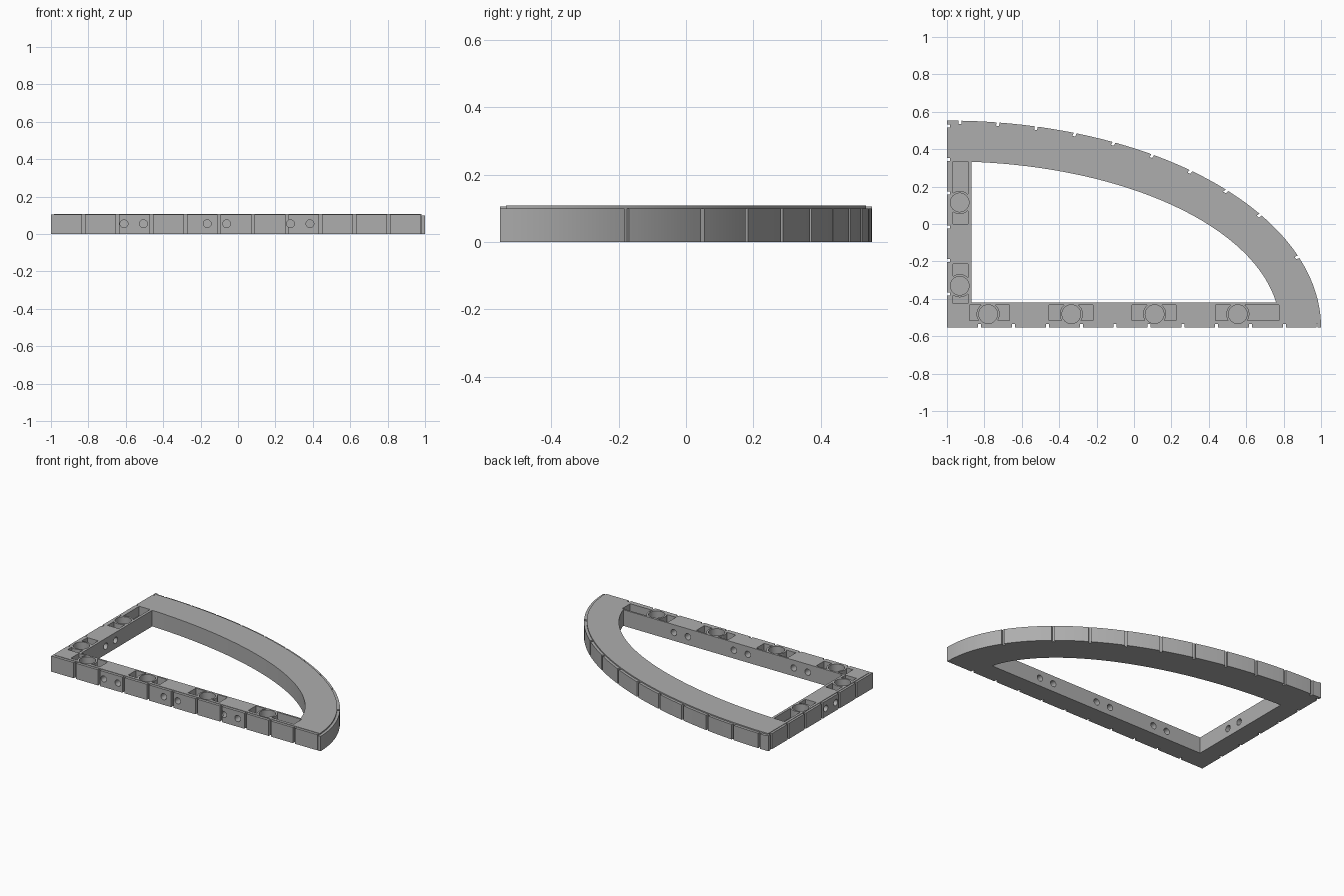
import bpy, bmesh, math
from mathutils import Matrix

cube = bpy.data.objects.get("Cube")
if cube:
    bpy.data.objects.remove(cube)

grey = bpy.data.materials.new("plain grey")
grey.use_nodes = True
COLOUR = (0.42, 0.42, 0.42, 1)
grey.diffuse_color = COLOUR
grey.node_tree.nodes["Principled BSDF"].inputs["Base Color"].default_value = COLOUR

CX, CY = -1.0, -0.553          # corner shared by both arcs
TOP, EDGE, RIM = 0.108, 0.105, 0.10
GAP = 0.008                    # half the joint between two tiles
bars_y, bars_x = -0.482, -0.932


def finish(bm, name):
    bmesh.ops.recalc_face_normals(bm, faces=bm.faces)
    mesh = bpy.data.meshes.new(name)
    bm.to_mesh(mesh)
    bm.free()
    mesh.materials.append(grey)
    obj = bpy.data.objects.new(name, mesh)
    bpy.context.collection.objects.link(obj)
    return obj


def add_prism(bm, outline, z0, z1):
    face = bm.faces.new([bm.verts.new((x, y, z0)) for x, y in outline])
    grown = bmesh.ops.extrude_face_region(bm, geom=[face])["geom"]
    verts = [g for g in grown if isinstance(g, bmesh.types.BMVert)]
    bmesh.ops.translate(bm, verts=verts, vec=(0, 0, z1 - z0))


def rect(x0, x1, y0, y1):
    return [(x0, y0), (x1, y0), (x1, y1), (x0, y1)]


def prisms(name, outlines, z0, z1):
    bm = bmesh.new()
    for outline in outlines:
        add_prism(bm, outline, z0, z1)
    return finish(bm, name)


def arc(a, b, t0, t1, n):
    return [(CX + a * math.cos(t0 + (t1 - t0) * i / n),
             CY + b * math.sin(t0 + (t1 - t0) * i / n)) for i in range(n + 1)]


def circle(x, y, r, n=32):
    return [(x + r * math.cos(math.tau * i / n), y + r * math.sin(math.tau * i / n))
            for i in range(n)]


def cut(obj, cutter):
    mod = obj.modifiers.new("cut", "BOOLEAN")
    mod.operation, mod.solver, mod.object = "DIFFERENCE", "EXACT", cutter
    bpy.context.view_layer.objects.active = obj
    bpy.ops.object.modifier_apply(modifier=mod.name)


def discard(*objs):
    for obj in objs:
        bpy.data.objects.remove(obj)


def smooth(obj):
    bpy.ops.object.select_all(action="DESELECT")
    obj.select_set(True)
    bpy.context.view_layer.objects.active = obj
    bpy.ops.object.shade_smooth_by_angle(angle=math.radians(25))


# Quarter-ellipse frame with its window
a, b = 1.982, 1.088
x_in, y_in = -0.985, -0.535
frame = prisms("frame", [[(x_in, y_in)] + arc(a, b, math.asin((y_in - CY) / b),
               math.acos((x_in - CX) / a), 72)], 0, TOP)
a, b = 1.78, 0.888
wx, wy = -0.87, -0.42
opening = prisms("opening", [[(wx, wy)] + arc(a, b, math.asin((wy - CY) / b),
                 math.acos((wx - CX) / a), 64)], -0.1, 0.3)
cut(frame, opening)

# Pockets in the bars, leaving a ring standing in each
front_wells = [-0.78, -0.335, 0.11, 0.555]
side_wells = [-0.33, 0.115]
wells = [(x, bars_y) for x in front_wells] + [(bars_x, y) for y in side_wells]
front_ends = [(-0.88, -0.665), (-0.455, -0.22), (-0.01, 0.225), (0.435, 0.775)]
side_ends = [(-0.425, -0.215), (0.0, 0.335)]
FLOOR = 0.045
pockets = prisms("pockets", [rect(x0, x1, -0.515, -0.432) for x0, x1 in front_ends]
                 + [rect(-0.968, -0.887, y0, y1) for y0, y1 in side_ends], FLOOR, 0.2)
rings = prisms("rings", [circle(x, y, 0.062) for x, y in wells], 0, 0.3)
bores = prisms("bores", [circle(x, y, 0.05) for x, y in wells], FLOOR, 0.2)
cut(pockets, rings)
cut(frame, pockets)
cut(frame, bores)

# Tiles along the straight edges, separated by narrow joints
def row(start, end, joints):
    starts = [start] + [j + GAP for j in joints]
    ends = [j - GAP for j in joints] + [end]
    return list(zip(starts, ends))


front_joints = [-0.825 + 0.181 * i for i in range(10)]
front_tiles = prisms("front_tiles", [rect(s, e, CY, y_in + 0.001)
                     for s, e in row(-1, 0.977, front_joints)], 0, EDGE)
side_joints = [-0.375 + 0.18 * i for i in range(6)]
side_tiles = prisms("side_tiles", [rect(CX, x_in + 0.001, s, e)
                    for s, e in row(y_in + 0.001, 0.553, side_joints)], 0, EDGE)

# Paired pin holes through the bars and their tiles
bm = bmesh.new()
pairs = [(i + j) / 2 for i, j in zip(front_wells, front_wells[1:])]
spots = [(p + s, bars_y, "X") for p in pairs for s in (-0.052, 0.052)]
spots += [(bars_x, sum(side_wells) / 2 + s, "Y") for s in (-0.052, 0.052)]
for x, y, axis in spots:
    bmesh.ops.create_cone(bm, cap_ends=True, segments=20, radius1=0.021, radius2=0.021,
                          depth=0.3, matrix=Matrix.Translation((x, y, 0.055))
                          @ Matrix.Rotation(math.pi / 2, 4, axis))
pins = finish(bm, "pins")
for part in (frame, front_tiles, side_tiles):
    cut(part, pins)
discard(opening, pockets, rings, bores, pins)

# Curved tiles around the arc
arc_joints = [0.88, 0.677, 0.497, 0.305, 0.1, -0.107, -0.315, -0.522, -0.727, -0.93]
angles = [math.acos((x - CX) / 2) for x in arc_joints]
outlines = []
for t0, t1 in zip([0] + angles, angles + [math.pi / 2]):
    def shift(t, sign):
        speed = math.hypot(2 * math.sin(t), 1.106 * math.cos(t))
        return t + sign * GAP / speed if t in angles else t
    s, e = shift(t0, 1), shift(t1, -1)
    outlines.append(arc(2.0, 1.106, s, e, 10) + arc(1.981, 1.087, e, s, 10))
arc_tiles = prisms("arc_tiles", outlines, 0, RIM)

for part in (frame, front_tiles, side_tiles, arc_tiles):
    smooth(part)
